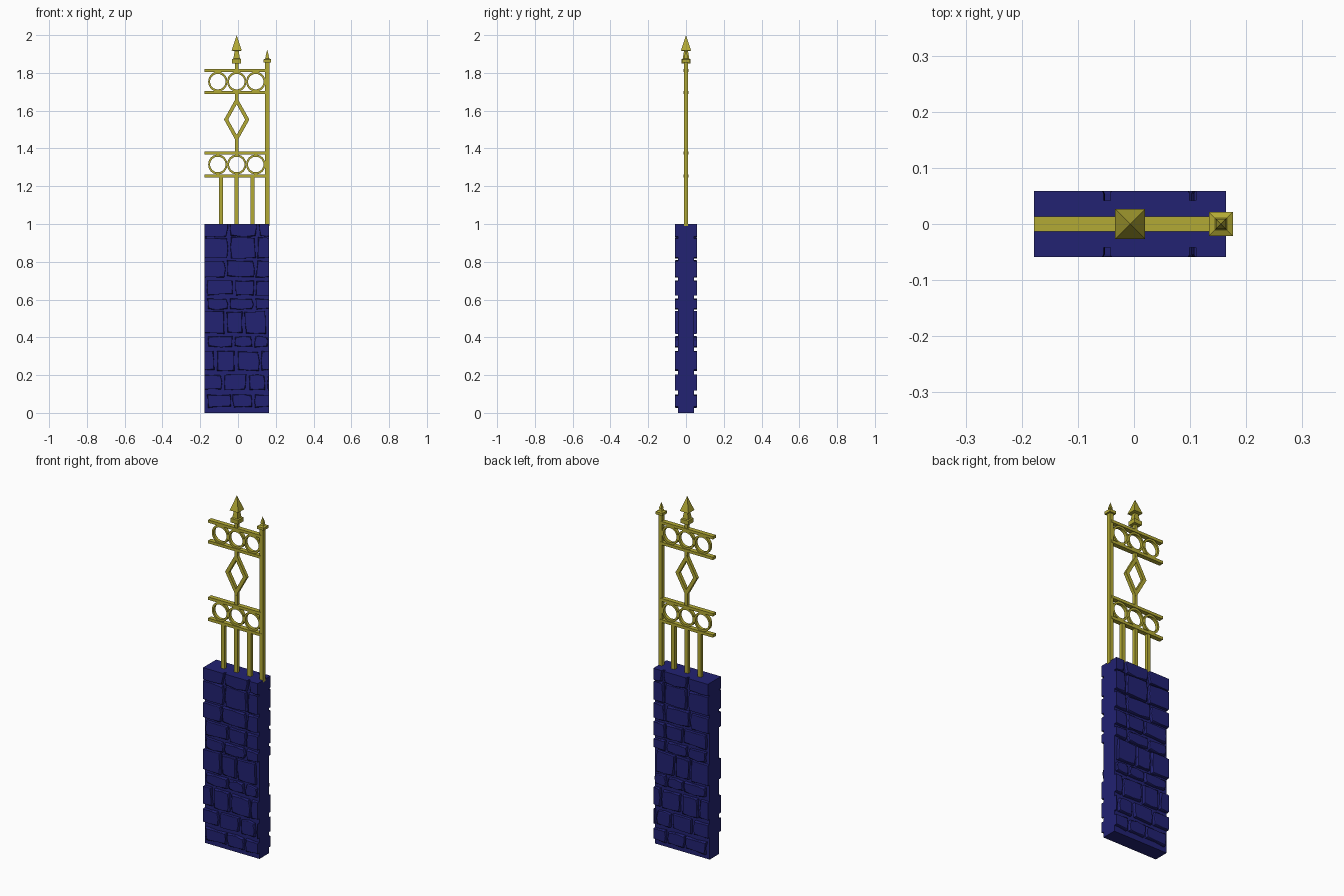
import bpy, bmesh, math, random
from mathutils import Vector, Matrix

if "Cube" in bpy.data.objects:
    bpy.data.objects.remove(bpy.data.objects["Cube"])

random.seed(4)


def material(name, color):
    m = bpy.data.materials.new(name)
    m.diffuse_color = color
    m.use_nodes = True
    m.node_tree.nodes["Principled BSDF"].inputs["Base Color"].default_value = m.diffuse_color
    return m


GOLD = material("gold_paint", (0.45, 0.40, 0.035, 1))
BLUE = material("blue_stone", (0.016, 0.016, 0.17, 1))


def finish(name, bm, mat):
    bmesh.ops.recalc_face_normals(bm, faces=bm.faces)
    me = bpy.data.meshes.new(name)
    bm.to_mesh(me)
    bm.free()
    ob = bpy.data.objects.new(name, me)
    bpy.context.collection.objects.link(ob)
    me.materials.append(mat)
    return ob


def box(name, x0, x1, y0, y1, z0, z1, mat):
    bm = bmesh.new()
    c = Vector(((x0 + x1) / 2, (y0 + y1) / 2, (z0 + z1) / 2))
    size = Matrix.Diagonal((x1 - x0, y1 - y0, z1 - z0, 1))
    bmesh.ops.create_cube(bm, size=1, matrix=Matrix.Translation(c) @ size)
    return finish(name, bm, mat)


def square_lathe(name, x, profile):
    """Square sections (half width, z) stacked up the z axis."""
    bm = bmesh.new()
    rings = []
    for h, z in profile:
        rings.append([bm.verts.new((x + a * h, b * h, z))
                      for a, b in ((-1, -1), (1, -1), (1, 1), (-1, 1))])
    for r, s in zip(rings, rings[1:]):
        for i in range(4):
            j = (i + 1) % 4
            bm.faces.new((r[i], r[j], s[j], s[i]))
    bm.faces.new(rings[0])
    bm.faces.new(rings[-1])
    bmesh.ops.remove_doubles(bm, verts=bm.verts, dist=1e-5)
    return finish(name, bm, GOLD)


def frame(name, x, z, n, outer, inner, depth):
    """Flat n-sided loop facing y; outer and inner are (x, z) radii."""
    bm = bmesh.new()
    secs = []
    for i in range(n):
        c, s = math.cos(math.tau * i / n), math.sin(math.tau * i / n)
        secs.append([bm.verts.new((x + r[0] * c, y, z + r[1] * s))
                     for r, y in ((outer, -depth), (outer, depth),
                                  (inner, depth), (inner, -depth))])
    for i in range(n):
        a, b = secs[i], secs[(i + 1) % n]
        for k in range(4):
            m = (k + 1) % 4
            bm.faces.new((a[k], a[m], b[m], b[k]))
    return finish(name, bm, GOLD)


# Wall core
X0, X1, CORE, FACE = -0.178, 0.164, 0.042, 0.059
box("wall_core", X0, X1, -CORE, CORE, 0, 1, BLUE)

# Stone courses: (bottom, top, joints between stones, left margin)
courses = [
    (0.935, 1.00, (-0.05, 0.103), 0), (0.82, 0.927, (-0.05, 0.10), 0),
    (0.72, 0.805, (-0.063, 0.09), 0), (0.625, 0.70, (-0.024, 0.088), 0.016),
    (0.55, 0.603, (-0.05, 0.085), 0.02), (0.422, 0.537, (-0.064, 0.029, 0.155), 0),
    (0.35, 0.402, (-0.024, 0.079, 0.162), 0.018), (0.225, 0.325, (-0.12, -0.008, 0.118), 0),
    (0.122, 0.20, (-0.08, 0.048, 0.15), 0), (0.03, 0.095, (-0.032, 0.085), 0.018),
]


def stone(bm, x0, x1, z0, z1):
    def j():
        return random.uniform(-0.006, 0.006)
    xm, zm = (x0 + x1) / 2, (z0 + z1) / 2
    outline = [(x0, z0), (xm, z0), (x1, z0), (x1, zm),
               (x1, z1), (xm, z1), (x0, z1), (x0, zm)]
    outline = [(x + j(), z + j() * 0.7) for x, z in outline]
    back = [bm.verts.new((x, -CORE + 0.004, z)) for x, z in outline]
    front = [bm.verts.new((x, -FACE, z)) for x, z in outline]
    cap = bm.faces.new(front)
    bm.faces.new(back[::-1])
    for i in range(8):
        k = (i + 1) % 8
        bm.faces.new((back[i], back[k], front[k], front[i]))
    bmesh.ops.bevel(bm, geom=list(cap.edges), offset=0.005, segments=2,
                    profile=0.5, affect='EDGES')


bm = bmesh.new()
for z0, z1, joints, margin in courses:
    left = X0 + margin if margin else X0 - 0.03
    ends = [left - 0.008] + list(joints) + [X1 + 0.03]
    for a, b in zip(ends, ends[1:]):
        if a < X1 - 0.012:
            stone(bm, a + 0.008, b - 0.008, z0, z1 + (0.02 if z1 == 1 else 0))
# trim stones flush with the wall ends and top
for co, no in (((X0, 0, 0), (-1, 0, 0)), ((X1, 0, 0), (1, 0, 0)), ((0, 0, 1), (0, 0, 1))):
    cut = bmesh.ops.bisect_plane(bm, geom=bm.verts[:] + bm.edges[:] + bm.faces[:],
                                 plane_co=co, plane_no=no, clear_outer=True)
    edges = [e for e in cut["geom_cut"] if isinstance(e, bmesh.types.BMEdge)]
    bmesh.ops.holes_fill(bm, edges=edges)
stones = finish("wall_stones", bm, BLUE)
mirror = stones.modifiers.new("both_faces", 'MIRROR')
mirror.use_axis = (False, True, False)
mirror.use_mirror_merge = False

# Horizontal rails
for i, z in enumerate((1.255, 1.375, 1.695, 1.812)):
    box(f"rail_{i}", X0, 0.155, -0.013, 0.013, z - 0.008, z + 0.008, GOLD)

# Rows of rings between rail pairs
for row, z in enumerate((1.315, 1.7535)):
    for i in range(3):
        frame(f"ring_{row}_{i}", -0.107 + 0.1005 * i, z, 24,
              (0.051, 0.053), (0.041, 0.041), 0.009)

# Lower balusters
for i, x in enumerate((-0.09, -0.008, 0.076)):
    box(f"baluster_{i}", x - 0.011, x + 0.011, -0.01, 0.01, 0.99, 1.255, GOLD)

# Diamond with its stems
CX = -0.007
frame("diamond", CX, 1.553, 4, (0.067, 0.12), (0.045, 0.081), 0.0095)
box("stem_low", CX - 0.009, CX + 0.009, -0.009, 0.009, 1.375, 1.467, GOLD)
box("stem_high", CX - 0.009, CX + 0.009, -0.009, 0.009, 1.639, 1.695, GOLD)

# Spear finial over the middle
square_lathe("centre_finial", CX, [
    (0.009, 1.812), (0.009, 1.85), (0.024, 1.85), (0.024, 1.873), (0.017, 1.876),
    (0.011, 1.915), (0.027, 1.918), (0.012, 1.963), (0, 2.0)])

# End post with its small finial
square_lathe("end_post", 0.155, [
    (0.011, 0.99), (0.011, 1.856), (0.021, 1.856), (0.021, 1.871), (0.011, 1.876),
    (0.007, 1.886), (0.009, 1.888), (0.004, 1.908), (0, 1.923)])
